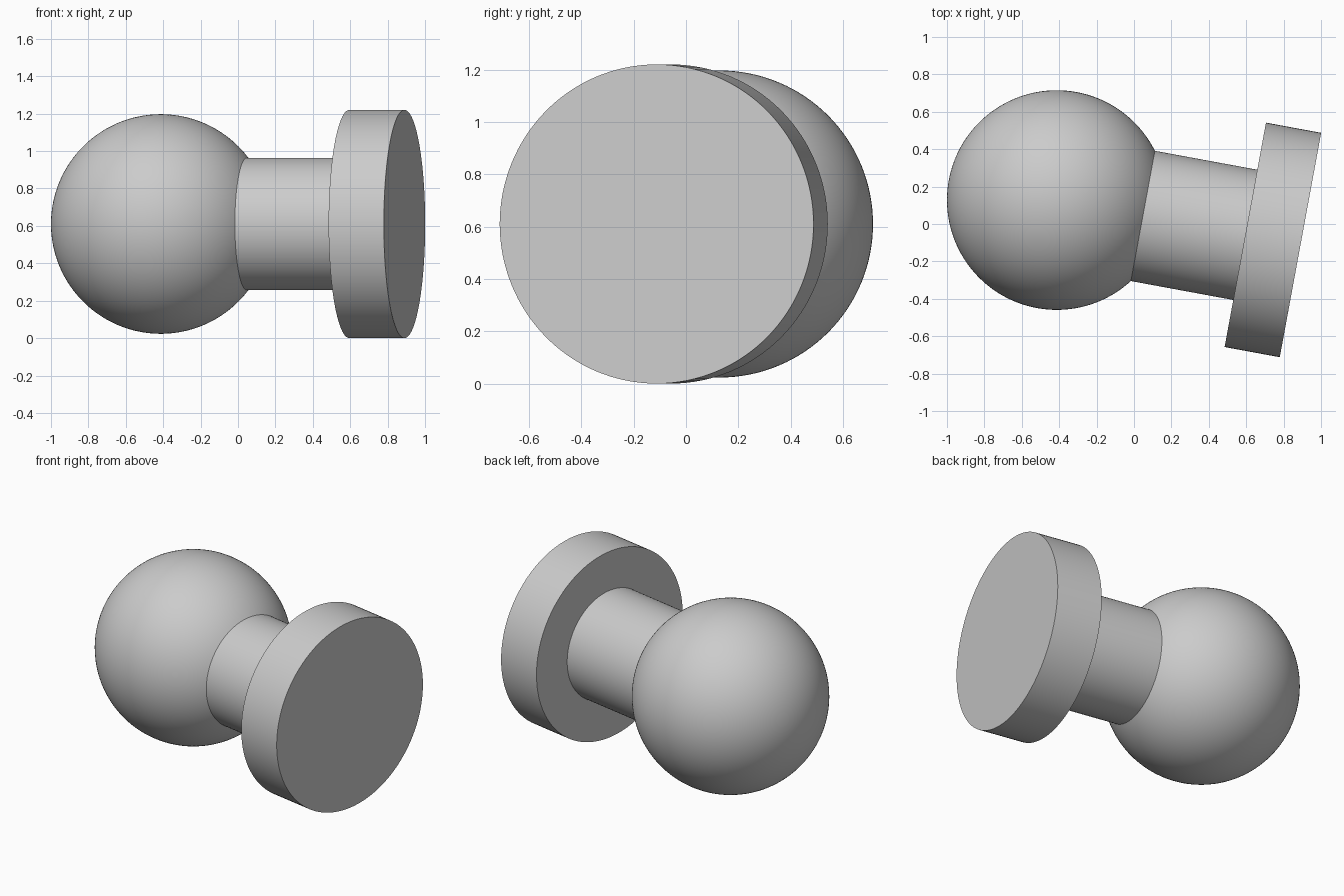
import bpy
import bmesh
from math import sin, cos, asin, pi, tau, radians
from mathutils import Vector

default = bpy.data.objects.get("Cube")
if default:
    bpy.data.objects.remove(default, do_unlink=True)

SEGMENTS = 128
CENTRE = (-0.413, 0.128, 0.61)   # middle of the ball
TILT = radians(-10.45)           # heading of the shaft axis
BALL_R, NECK_R, FLANGE_R = 0.587, 0.354, 0.61
FLANGE_IN, FLANGE_OUT = 1.025, 1.325

grey = bpy.data.materials.new("light_grey")
grey.use_nodes = True
colour = (0.6, 0.6, 0.6, 1)
grey.diffuse_color = colour
grey.node_tree.nodes["Principled BSDF"].inputs["Base Color"].default_value = colour


def turned_part(name, profile):
    """Spin (distance along axis, radius) points around the local x axis."""
    bm = bmesh.new()
    verts = [bm.verts.new((x, 0, r)) for x, r in profile]
    edges = [bm.edges.new(pair) for pair in zip(verts, verts[1:])]
    bmesh.ops.spin(bm, geom=verts + edges, cent=Vector(), axis=Vector((1, 0, 0)),
                   angle=tau, steps=SEGMENTS, use_merge=True)
    bmesh.ops.remove_doubles(bm, verts=bm.verts[:], dist=1e-5)
    bmesh.ops.recalc_face_normals(bm, faces=bm.faces[:])
    mesh = bpy.data.meshes.new(name)
    bm.to_mesh(mesh)
    bm.free()
    mesh.materials.append(grey)
    part = bpy.data.objects.new(name, mesh)
    part.location = CENTRE
    part.rotation_euler.z = TILT
    bpy.context.collection.objects.link(part)
    bpy.ops.object.select_all(action='DESELECT')
    part.select_set(True)
    bpy.context.view_layer.objects.active = part
    bpy.ops.object.shade_smooth_by_angle(angle=radians(30))
    return part


# Ball, open where the neck meets it
mouth = asin(NECK_R / BALL_R)
STEPS = 64
arc = [pi + (mouth - pi) * i / STEPS for i in range(STEPS + 1)]
turned_part("ball", [(BALL_R * cos(a), BALL_R * sin(a)) for a in arc])

# Neck, from the ball to the flange
turned_part("neck", [(BALL_R * cos(mouth), NECK_R), (FLANGE_IN, NECK_R)])

# Flange disc with a flat outer face
turned_part("flange", [(FLANGE_IN, NECK_R), (FLANGE_IN, FLANGE_R),
                       (FLANGE_OUT, FLANGE_R), (FLANGE_OUT, 0)])
